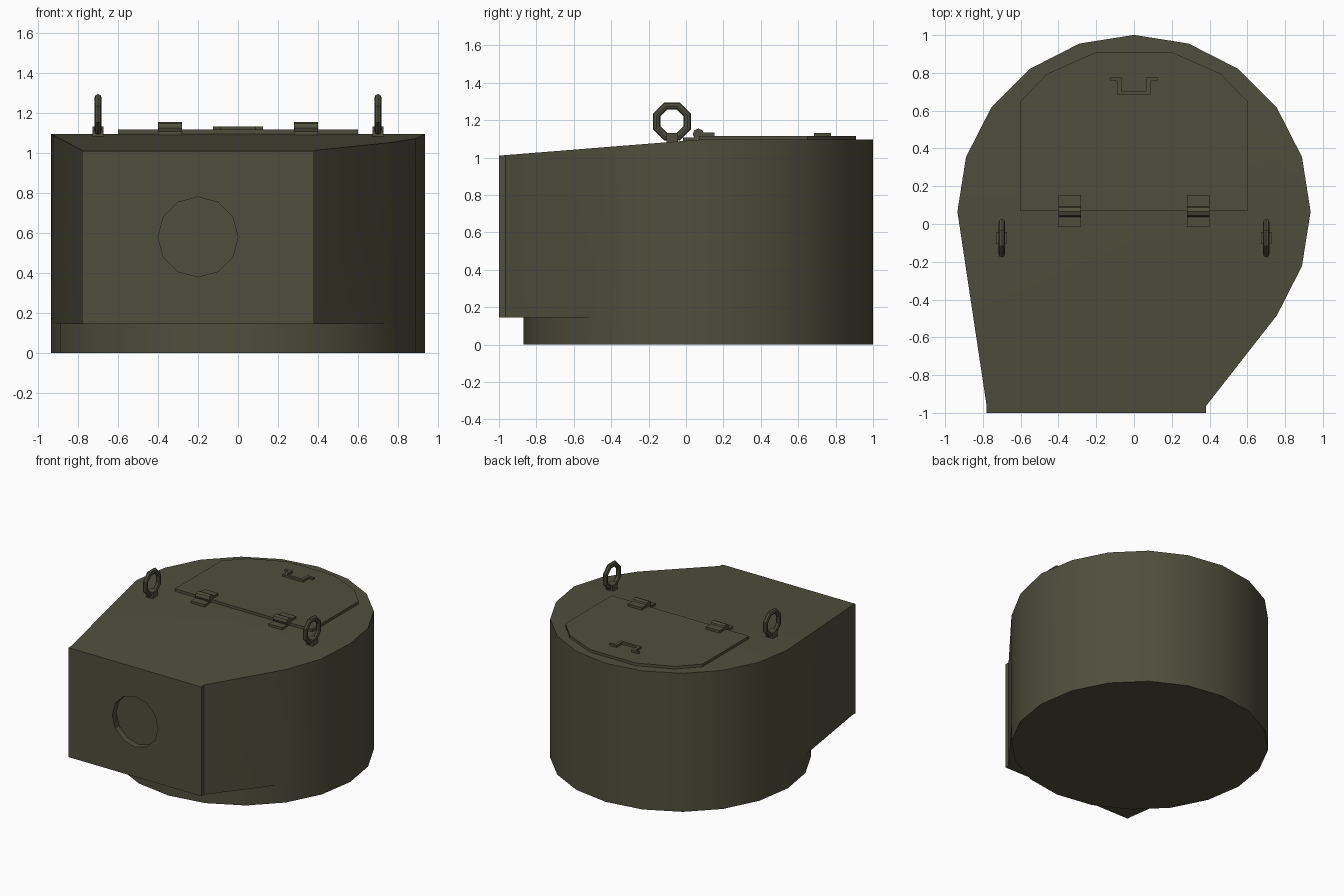
import bpy, bmesh, math
from math import cos, sin, radians, pi

if "Cube" in bpy.data.objects:
    bpy.data.objects.remove(bpy.data.objects["Cube"])

mat = bpy.data.materials.new("olive_green")
mat.diffuse_color = (0.078, 0.078, 0.047, 1)
mat.use_nodes = True
mat.node_tree.nodes["Principled BSDF"].inputs["Base Color"].default_value = mat.diffuse_color


def finish(name, bm, smooth=True):
    bmesh.ops.recalc_face_normals(bm, faces=bm.faces[:])
    me = bpy.data.meshes.new(name)
    bm.to_mesh(me)
    bm.free()
    me.materials.append(mat)
    ob = bpy.data.objects.new(name, me)
    bpy.context.collection.objects.link(ob)
    if smooth:
        smooth_obj(ob)
    return ob


def smooth_obj(ob):
    bpy.ops.object.select_all(action='DESELECT')
    ob.select_set(True)
    bpy.context.view_layer.objects.active = ob
    bpy.ops.object.shade_smooth_by_angle(angle=radians(30))


def prism(name, pts, place, vec):
    """Extrude a 2D profile; place maps (a, b) to 3D."""
    bm = bmesh.new()
    f = bm.faces.new([bm.verts.new(place(a, b)) for a, b in pts])
    r = bmesh.ops.extrude_face_region(bm, geom=[f])
    bmesh.ops.translate(bm, vec=vec, verts=[v for v in r['geom'] if isinstance(v, bmesh.types.BMVert)])
    return finish(name, bm)


def box(name, x0, x1, y0, y1, z0, z1):
    return prism(name, [(x0, y0), (x1, y0), (x1, y1), (x0, y1)], lambda a, b: (a, b, z0), (0, 0, z1 - z0))


# Turret shell: round base ring with a wider front housing above it
R, CY, ZB, ZT = 0.935, 0.066, 0.145, 1.095
circle = [(R * cos(radians(18 * k)), CY + R * sin(radians(18 * k))) for k in range(-2, 18)]
front = [(-0.78, -0.965), (-0.78, -1), (0.38, -1), (0.38, -0.965)]


def roof(y):
    return ZT + min(0, y - CY) * 0.085 / 1.066


bm = bmesh.new()
low = [bm.verts.new((x, y, 0)) for x, y in circle]
mid = [bm.verts.new((x, y, ZB)) for x, y in circle]
outline = circle[:13] + front
body = mid[:13] + [bm.verts.new((x, y, ZB)) for x, y in front]
top = [bm.verts.new((x, y, roof(y))) for x, y in outline]
for lo, hi in ((low, mid), (body, top)):
    n = len(lo)
    for i in range(n):
        j = (i + 1) % n
        bm.faces.new((lo[i], lo[j], hi[j], hi[i]))
bm.faces.new(low[::-1])
bm.faces.new(top[2:13])                       # flat rear roof
bm.faces.new(top[12:] + top[:3])              # sloped front roof
bm.faces.new(body[12:] + [mid[0]] + mid[:12:-1])  # overhang underside
turret = finish("turret_shell", bm, False)

# Shallow twelve-sided gun opening in the front plate
gun = [(-0.2 + 0.2 * cos(k * pi / 6), 0.58 + 0.2 * sin(k * pi / 6)) for k in range(12)]
cutter = prism("gun_opening_cutter", gun, lambda a, b: (a, -1.1, b), (0, 0.15, 0))
cutter.hide_render = True
mod = turret.modifiers.new("opening", 'BOOLEAN')
mod.operation, mod.solver, mod.object = 'DIFFERENCE', 'EXACT', cutter
bpy.context.view_layer.objects.active = turret
bpy.ops.object.modifier_apply(modifier=mod.name)
bpy.data.objects.remove(cutter)
smooth_obj(turret)

# Hatch lid
half = [(0.6, 0.07), (0.6, 0.65), (0.46, 0.795), (0.2, 0.91)]
prism("hatch_lid", half + [(-x, y) for x, y in half[::-1]], lambda a, b: (a, b, 1.09), (0, 0, 0.026))

# Hatch handle, a flat bent strip
h = [(0.125, 0.775), (0.065, 0.775), (0.065, 0.705)]
g = [(0.09, 0.685), (0.09, 0.757), (0.125, 0.757)]
mir = lambda p: [(-x, y) for x, y in p[::-1]]
prism("hatch_handle", h + mir(h) + mir(g) + g, lambda a, b: (a, b, 1.112), (0, 0, 0.02))

for side, s in (("left", -1), ("right", 1)):
    # Hinge: barrel with a leaf on the lid and one on the roof
    x = 0.34 * s
    barrel = [(0.066 + 0.03 * cos(k * pi / 4), 1.125 + 0.03 * sin(k * pi / 4)) for k in range(8)]
    prism(side + "_hinge_barrel", barrel, lambda a, b: (x - 0.06, a, b), (0.12, 0, 0))
    box(side + "_hinge_lid_leaf", x - 0.06, x + 0.06, 0.075, 0.153, 1.11, 1.135)
    box(side + "_hinge_roof_leaf", x - 0.06, x + 0.06, -0.016, 0.06, 1.08, 1.107)

    # Lifting eye: octagonal ring on a small block
    x = 0.7 * s
    bm = bmesh.new()
    N, M = 8, 8
    rings = []
    for i in range(N):
        a = 2 * pi * (i + 0.5) / N
        ring = []
        for j in range(M):
            b = 2 * pi * j / M
            r = 0.0885 + 0.021 * cos(b)
            ring.append(bm.verts.new((x + 0.018 * sin(b), -0.075 + r * cos(a), 1.193 + r * sin(a))))
        rings.append(ring)
    for i in range(N):
        p, q = rings[i], rings[(i + 1) % N]
        for j in range(M):
            k = (j + 1) % M
            bm.faces.new((p[j], q[j], q[k], p[k]))
    finish(side + "_lifting_ring", bm)
    box(side + "_lifting_ring_base", x - 0.028, x + 0.028, -0.105, -0.042, 1.07, 1.132)
